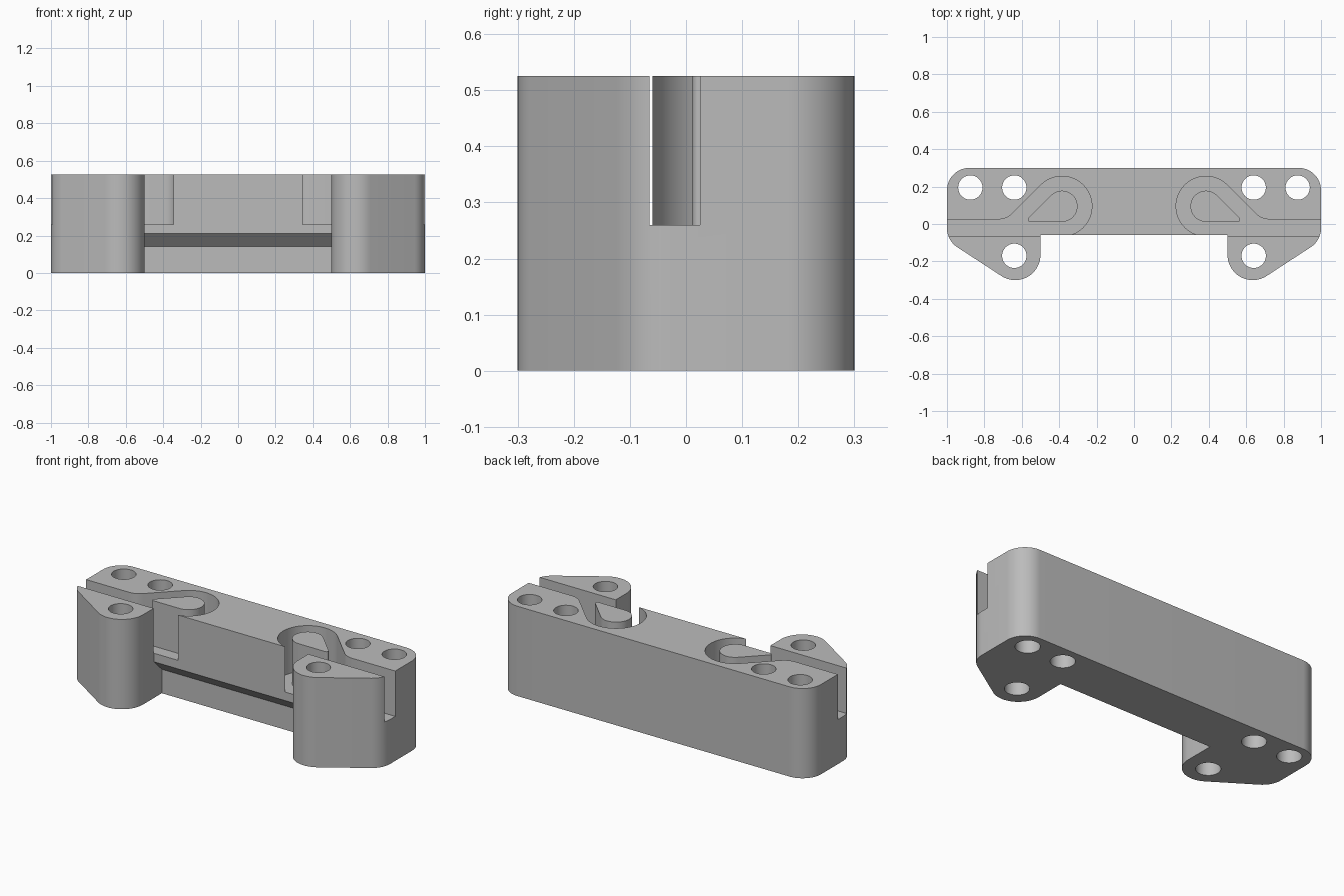
import bpy, bmesh, math

cube = bpy.data.objects.get("Cube")
if cube:
    bpy.data.objects.remove(cube, do_unlink=True)

HEIGHT, FLOOR = 0.525, 0.26

grey = bpy.data.materials.new("plain grey")
grey.use_nodes = True
grey.diffuse_color = (0.5, 0.5, 0.5, 1)
grey.node_tree.nodes["Principled BSDF"].inputs["Base Color"].default_value = (0.5, 0.5, 0.5, 1)


def arc(cx, cy, r, start, end):
    steps = max(6, round(abs(end - start) / 5))
    angles = [math.radians(start + (end - start) * i / steps) for i in range(steps + 1)]
    return [(cx + r * math.cos(a), cy + r * math.sin(a)) for a in angles]


def mirrored(points):
    return [(-x, y) for x, y in reversed(points)]


def prism(name, points, low, high, place=lambda a, b, h: (a, b, h)):
    """Extrude a closed 2D outline between two heights."""
    bm = bmesh.new()
    face = bm.faces.new([bm.verts.new(place(a, b, low)) for a, b in points])
    top = bmesh.ops.extrude_face_region(bm, geom=[face])["geom"]
    shift = [q - p for p, q in zip(place(0, 0, low), place(0, 0, high))]
    bmesh.ops.translate(bm, vec=shift, verts=[v for v in top if isinstance(v, bmesh.types.BMVert)])
    bmesh.ops.recalc_face_normals(bm, faces=bm.faces)
    mesh = bpy.data.meshes.new(name)
    bm.to_mesh(mesh)
    bm.free()
    mesh.materials.append(grey)
    obj = bpy.data.objects.new(name, mesh)
    bpy.context.collection.objects.link(obj)
    return obj


def cut(target, cutter):
    mod = target.modifiers.new("cut", 'BOOLEAN')
    mod.operation, mod.solver, mod.object = 'DIFFERENCE', 'EXACT', cutter
    bpy.context.view_layer.objects.active = target
    bpy.ops.object.modifier_apply(modifier=mod.name)
    bpy.data.objects.remove(cutter, do_unlink=True)


# Clamp body: bar with a rounded screw lobe at each end
half = [(0.5, -0.06)]
half += arc(0.635, -0.165, 0.135, 180, 303)
half += arc(0.88, -0.023, 0.12, -57, 0)
half += arc(0.88, 0.18, 0.12, 0, 90)
body = prism("clamp_body", half + mirrored(half), 0, HEIGHT)

# Sloped undercut along the lower front
cut(body, prism("undercut", [(-0.08, -0.1), (0.01, -0.1), (0.01, 0.14), (-0.08, 0.23)],
                -0.5, 0.5, lambda a, b, h: (h, a, b)))

# Belt grooves looping around teardrop posts
groove = [(1.1, -0.065), (1.1, 0.025)]
groove += arc(0.7227, 0.125, 0.1, 270, 225)
groove += arc(0.385, 0.095, 0.16, 45, 270)
post = arc(0.385, 0.095, 0.083, 45, 270) + arc(0.556, 0.024, 0.012, -90, 45)
for side in (lambda p: p, mirrored):
    channel = prism("groove", side(groove), FLOOR, HEIGHT + 0.1)
    cut(channel, prism("post", side(post), FLOOR - 0.1, HEIGHT + 0.2))
    cut(body, channel)

# Screw holes
for sign in (-1, 1):
    for x, y in ((0.64, -0.17), (0.64, 0.195), (0.875, 0.195)):
        cut(body, prism("hole", arc(sign * x, y, 0.065, 0, 360)[:-1], -0.1, HEIGHT + 0.1))

bpy.ops.object.select_all(action='DESELECT')
body.select_set(True)
bpy.context.view_layer.objects.active = body
bpy.ops.object.shade_smooth_by_angle(angle=math.radians(30))
